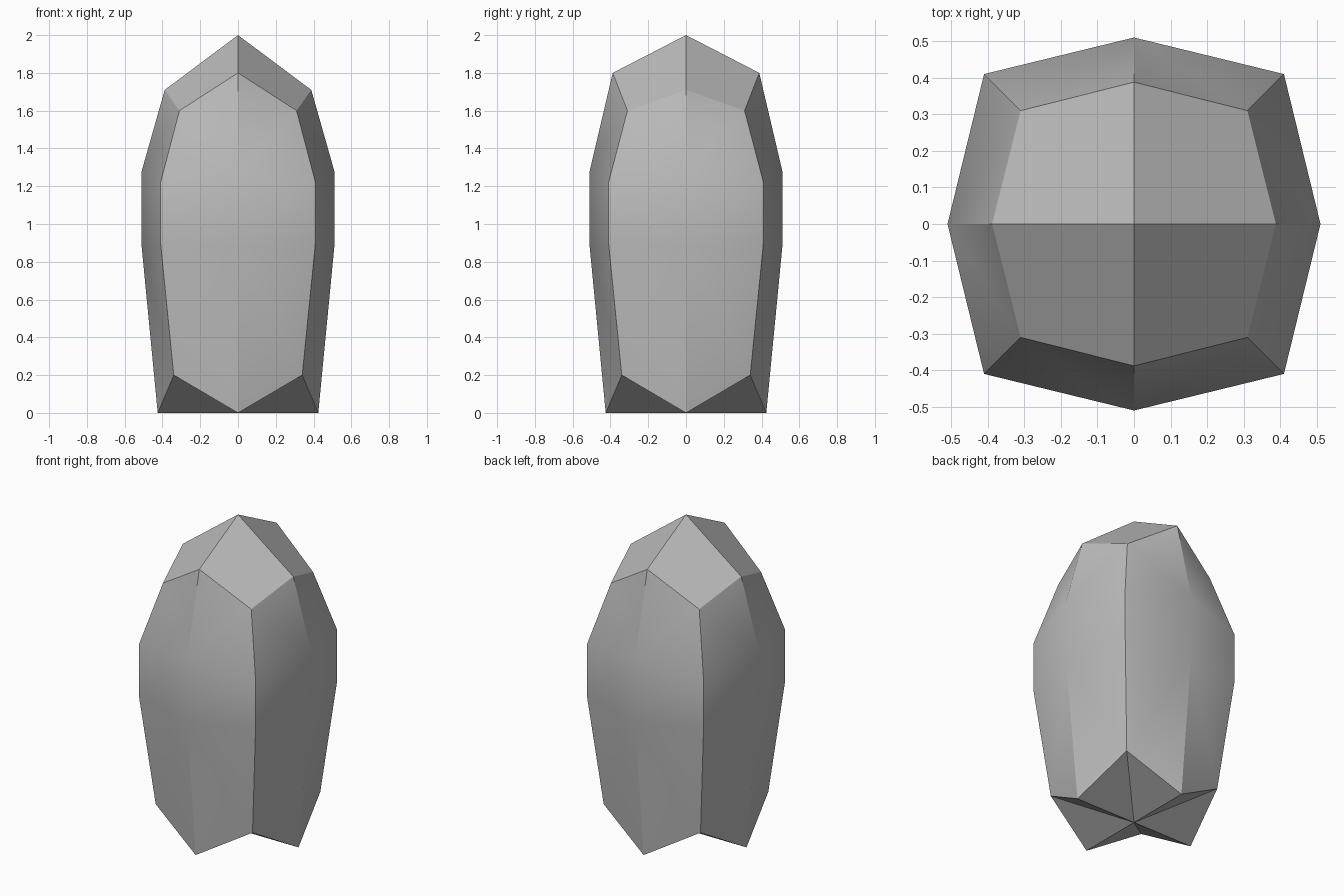
import bpy, bmesh, math

cube = bpy.data.objects.get("Cube")
if cube:
    bpy.data.objects.remove(cube, do_unlink=True)

# One plain grey for the whole stone
grey = bpy.data.materials.new("stone_grey")
grey.use_nodes = True
colour = (0.5, 0.5, 0.5, 1)
grey.diffuse_color = colour
grey.node_tree.nodes["Principled BSDF"].inputs["Base Color"].default_value = colour

# Rings: ridge radius, ridge height on x, ridge height on y, corner offset, corner height
RINGS = [
    (0.425, 0.0, 0.0, 0.34, 0.2),
    (0.51, 0.88, 0.88, 0.41, 0.9),
    (0.51, 1.28, 1.28, 0.41, 1.22),
    (0.388, 1.71, 1.8, 0.31, 1.6),
]

bm = bmesh.new()


def make_ring(radius, zx, zy, corner, zc):
    """Eight points: even ones are ridges on the axes, odd ones are corners."""
    points = []
    for i in range(8):
        a = i * math.pi / 4
        if i % 2:
            r, z = corner * math.sqrt(2), zc
        else:
            r, z = radius, (zy if i % 4 else zx)
        points.append(bm.verts.new((r * math.cos(a), r * math.sin(a), z)))
    return points


rings = [make_ring(*r) for r in RINGS]

# Sides, each panel split from the ridge to the corner
for level, (low, high) in enumerate(zip(rings, rings[1:])):
    for i in range(8):
        j = (i + 1) % 8
        if level == 1:
            bm.faces.new((low[i], low[j], high[j], high[i]))
        elif (i % 2 == 0) == (level == 0):
            bm.faces.new((low[i], low[j], high[i]))
            bm.faces.new((low[j], high[j], high[i]))
        else:
            bm.faces.new((low[i], low[j], high[j]))
            bm.faces.new((low[i], high[j], high[i]))

# Pointed cap of four kite facets, and star-shaped underside
apex = bm.verts.new((0, 0, 2))
base = bm.verts.new((0, 0, 0))
top, bottom = rings[-1], rings[0]
for i in range(0, 8, 2):
    bm.faces.new((apex, top[i], top[i + 1], top[(i + 2) % 8]))
for i in range(8):
    bm.faces.new((base, bottom[(i + 1) % 8], bottom[i]))

bmesh.ops.recalc_face_normals(bm, faces=bm.faces)
mesh = bpy.data.meshes.new("faceted_stone")
bm.to_mesh(mesh)
bm.free()
mesh.materials.append(grey)

stone = bpy.data.objects.new("faceted_stone", mesh)
bpy.context.collection.objects.link(stone)
bpy.ops.object.select_all(action="DESELECT")
bpy.context.view_layer.objects.active = stone
stone.select_set(True)
bpy.ops.object.shade_smooth_by_angle(angle=math.radians(30))
